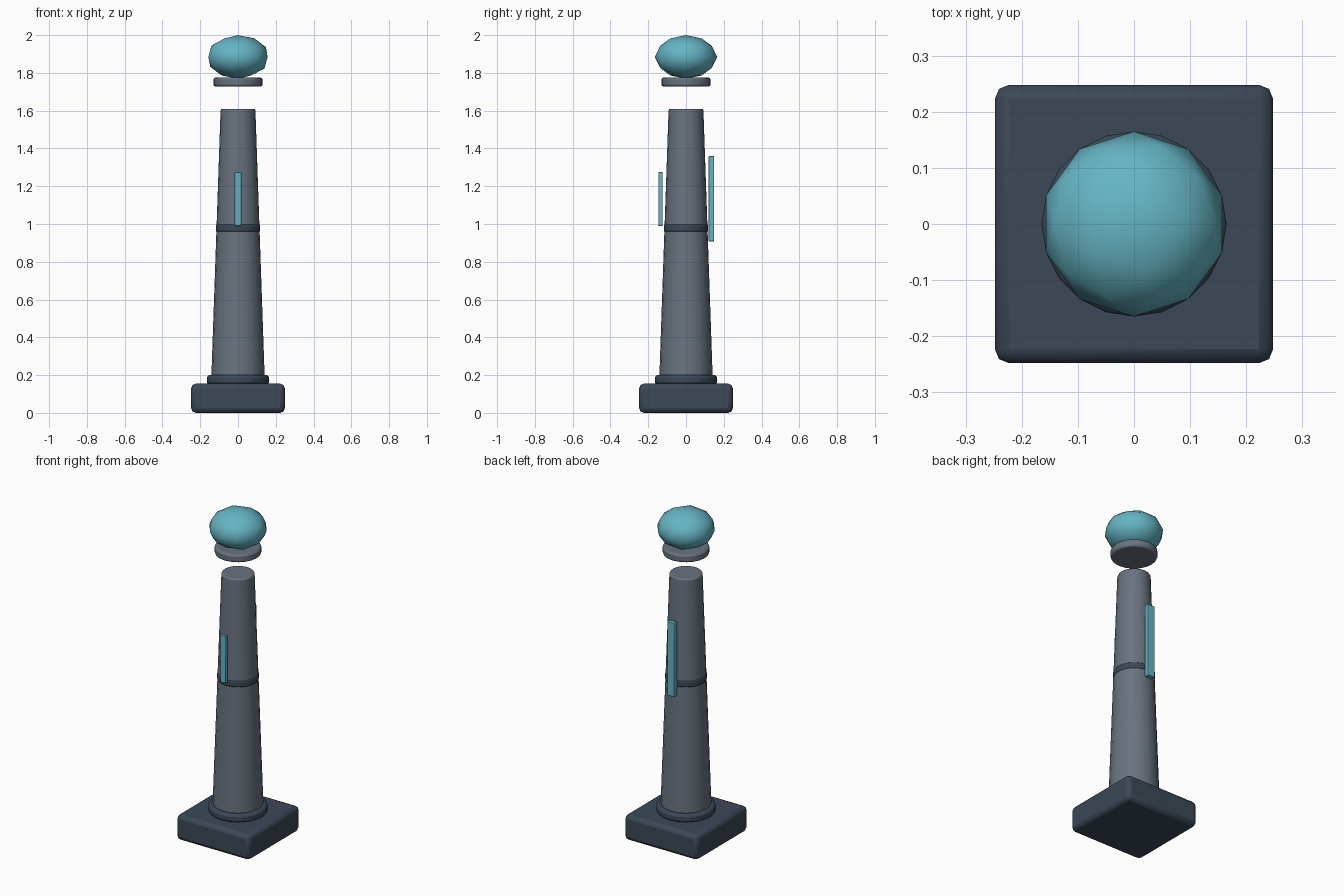
import bpy
import math

if "Cube" in bpy.data.objects:
    bpy.data.objects.remove(bpy.data.objects["Cube"])


def material(name, rgb):
    m = bpy.data.materials.new(name)
    m.diffuse_color = (*rgb, 1)
    m.use_nodes = True
    m.node_tree.nodes["Principled BSDF"].inputs["Base Color"].default_value = m.diffuse_color
    return m


DARK = material("dark_slate", (0.045, 0.065, 0.095))
STONE = material("grey_stone", (0.14, 0.17, 0.21))
TEAL = material("teal_glow", (0.13, 0.46, 0.55))


def finish(name, mat, bevel=0.0, segments=2, smooth=True):
    ob = bpy.context.object
    ob.name = name
    ob.data.materials.append(mat)
    bpy.ops.object.transform_apply(location=False, rotation=False, scale=True)
    if smooth:
        bpy.ops.object.shade_smooth_by_angle(angle=math.radians(35))
    if bevel:
        mod = ob.modifiers.new("edge", "BEVEL")
        mod.width = bevel
        mod.segments = segments
        mod.limit_method = "ANGLE"
        mod.angle_limit = math.radians(40)
    return ob


def block(name, x, y, z, mat, bevel):
    lo, hi = zip(x, y, z)
    bpy.ops.mesh.primitive_cube_add(
        size=1, location=[(a + b) / 2 for a, b in zip(lo, hi)])
    bpy.context.object.scale = [b - a for a, b in zip(lo, hi)]
    return finish(name, mat, bevel)


def drum(name, r0, r1, z0, z1, mat, bevel):
    bpy.ops.mesh.primitive_cone_add(
        vertices=20, radius1=r0, radius2=r1, depth=z1 - z0,
        location=(0, 0, (z0 + z1) / 2))
    return finish(name, mat, bevel)


# Plinth and foot ring
block("plinth", (-0.248, 0.248), (-0.248, 0.248), (0, 0.155), DARK, 0.025)
drum("foot_ring", 0.165, 0.165, 0.15, 0.2, DARK, 0.014)

# Tapered column with a dark band
drum("column", 0.141, 0.092, 0.195, 1.61, STONE, 0.008)
drum("middle_band", 0.117, 0.117, 0.958, 0.998, DARK, 0.008)

# Floating light strips, front and back
block("front_strip", (-0.018, 0.018), (-0.146, -0.124), (0.99, 1.275), TEAL, 0.003)
block("back_strip", (-0.024, 0.024), (0.12, 0.149), (0.908, 1.36), TEAL, 0.003)

# Floating collar and faceted orb
drum("collar", 0.13, 0.13, 1.728, 1.775, STONE, 0.01)
bpy.ops.mesh.primitive_ico_sphere_add(subdivisions=2, radius=0.165,
                                      location=(0, 0, 1.8845))
bpy.context.object.scale = (1, 1, 0.7)
finish("orb", TEAL, smooth=False)
bpy.ops.object.shade_smooth()
